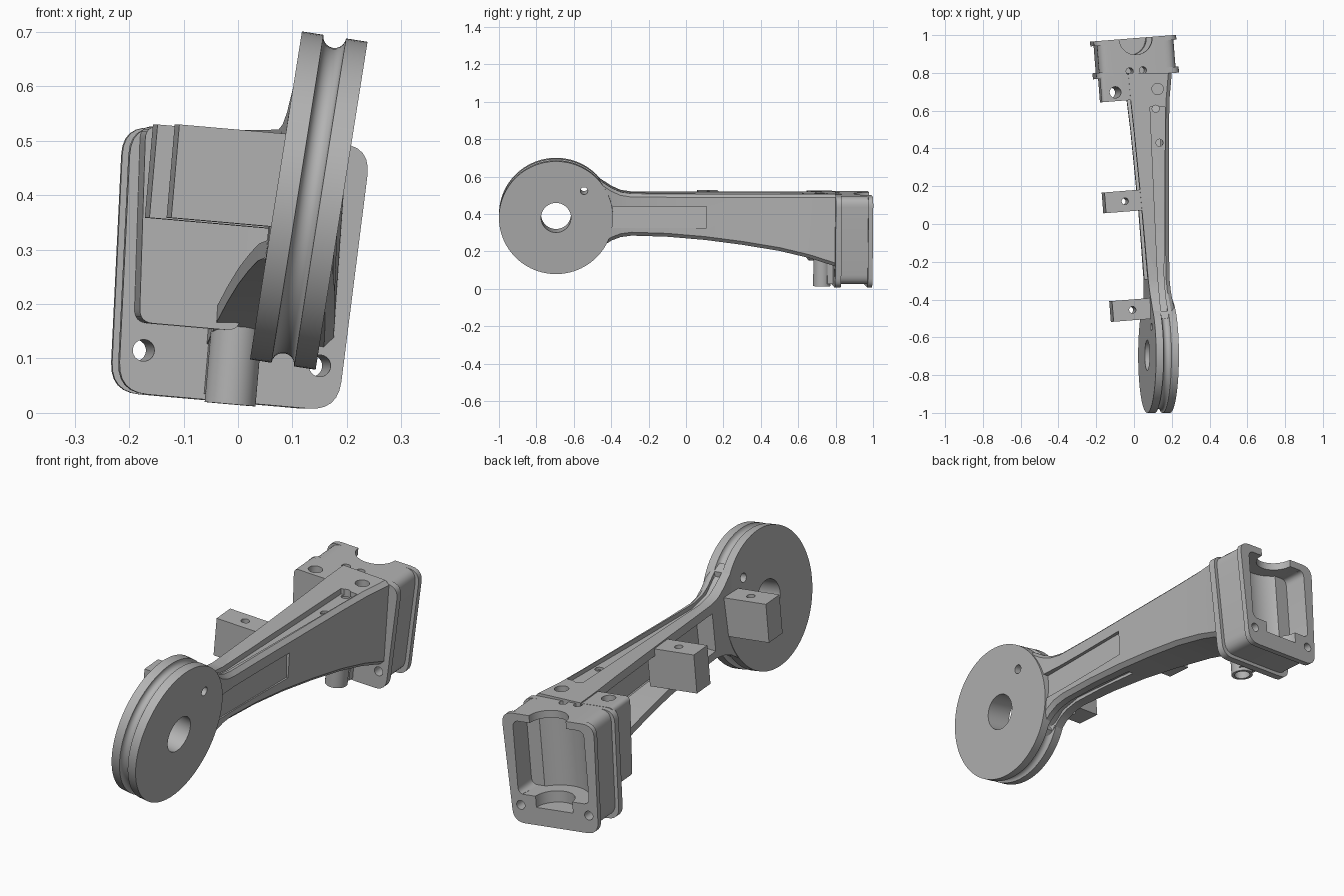
import bpy
import bmesh
from math import radians, sin, cos, pi
from mathutils import Matrix, Vector

cube = bpy.data.objects.get("Cube")
if cube:
    bpy.data.objects.remove(cube, do_unlink=True)

grey = bpy.data.materials.new("plain grey")
grey.use_nodes = True
grey.diffuse_color = (0.45, 0.45, 0.45, 1)
grey.node_tree.nodes["Principled BSDF"].inputs["Base Color"].default_value = (0.45, 0.45, 0.45, 1)


def frame(x, y, z, roll, yaw):
    return (Matrix.Translation((x, y, z)) @ Matrix.Rotation(radians(yaw), 4, 'Z')
            @ Matrix.Rotation(radians(roll), 4, 'Y'))


def loft(name, rings, mat=None, closed=False):
    """Skin equal rings of points; caps the ends unless the loop is closed."""
    bm = bmesh.new()
    mat = mat or Matrix()
    vs = [[bm.verts.new(mat @ Vector(p)) for p in ring] for ring in rings]
    n = len(vs[0])
    for i in range(len(vs) if closed else len(vs) - 1):
        a, b = vs[i], vs[(i + 1) % len(vs)]
        for j in range(n):
            k = (j + 1) % n
            bm.faces.new((a[j], a[k], b[k], b[j]))
    if not closed:
        bm.faces.new(vs[0])
        bm.faces.new(vs[-1])
    bmesh.ops.recalc_face_normals(bm, faces=bm.faces)
    me = bpy.data.meshes.new(name)
    bm.to_mesh(me)
    bm.free()
    me.materials.append(grey)
    ob = bpy.data.objects.new(name, me)
    bpy.context.collection.objects.link(ob)
    return ob


def prism(name, outline, lo, hi, axis='Z', mat=None):
    put = {'X': lambda u, v, w: (w, u, v),
           'Y': lambda u, v, w: (u, w, v),
           'Z': lambda u, v, w: (u, v, w)}[axis]
    return loft(name, [[put(u, v, w) for u, v in outline] for w in (lo, hi)], mat)


def circle(u, v, r, n=40):
    return [(u + r * cos(2 * pi * i / n), v + r * sin(2 * pi * i / n)) for i in range(n)]


def rect(u0, u1, v0, v1):
    return [(u0, v0), (u1, v0), (u1, v1), (u0, v1)]


def rounded(corners, radius, steps=6):
    """Round each corner of a polygon with a quadratic curve."""
    out = []
    for i, c in enumerate(corners):
        p = Vector(c)
        a = p + (Vector(corners[i - 1]) - p).normalized() * radius
        b = p + (Vector(corners[(i + 1) % len(corners)]) - p).normalized() * radius
        for s in range(steps + 1):
            t = s / steps
            out.append(tuple(a * (1 - t) ** 2 + p * 2 * t * (1 - t) + b * t * t))
    return out


def boolean(ob, others, op='DIFFERENCE'):
    for other in others:
        mod = ob.modifiers.new("shape", 'BOOLEAN')
        mod.operation, mod.solver, mod.object = op, 'EXACT', other
        deps = bpy.context.evaluated_depsgraph_get()
        me = bpy.data.meshes.new_from_object(ob.evaluated_get(deps))
        ob.modifiers.clear()
        ob.data = me
        bpy.data.objects.remove(other, do_unlink=True)
    return ob


parts = []

# Grooved pulley wheel
wheel = frame(0.13, -0.695, 0.39, 9, 0)
R, HOLE, HALF, G = 0.305, 0.08, 0.061, 0.021
profile = [(-HALF, HOLE), (-HALF, R)]
profile += [(-G * cos(pi * i / 10), R - G * sin(pi * i / 10)) for i in range(11)]
profile += [(HALF, R), (HALF, HOLE)]
N = 96
pulley = loft("pulley_wheel",
              [[(x, r * cos(2 * pi * i / N), r * sin(2 * pi * i / N)) for x, r in profile]
               for i in range(N)], wheel, closed=True)
boolean(pulley, [prism("pin_cut", circle(0.15, 0.145, 0.02, 24), -0.2, 0.2, 'X', wheel)])
parts.append(pulley)

# Arm sections: y, top left x, top right x, bottom left x, bottom right x, bottom z, top z
sections = [(-0.50, 0.105, 0.222, 0.042, 0.158, 0.190, 0.600),
            (-0.45, 0.098, 0.213, 0.046, 0.163, 0.225, 0.573),
            (-0.40, 0.090, 0.203, 0.050, 0.167, 0.258, 0.540),
            (-0.35, 0.082, 0.194, 0.050, 0.170, 0.277, 0.518),
            (-0.29, 0.075, 0.188, 0.050, 0.170, 0.285, 0.509),
            (-0.10, 0.058, 0.185, 0.036, 0.170, 0.279, 0.508),
            (0.10, 0.040, 0.185, 0.020, 0.172, 0.262, 0.508),
            (0.30, 0.020, 0.185, 0.000, 0.175, 0.236, 0.508),
            (0.50, 0.000, 0.185, -0.020, 0.178, 0.203, 0.508),
            (0.66, -0.018, 0.188, -0.040, 0.178, 0.165, 0.508),
            (0.80, -0.030, 0.200, -0.060, 0.176, 0.120, 0.508)]


def arm_ring(s, open_left=0.0, wall=0.0):
    y, tl, tr, bl, br, zb, zt = s
    c = 0.018 if not wall else 0.004
    top, bot = zt - wall, zb + wall
    tr, br = tr - wall, br - wall
    return [(bl - open_left, y, bot), (br - c, y, bot), (br, y, bot + c),
            (tr, y, top - c), (tr - c, y, top), (tl - open_left, y, top + 0.012)]


arm = loft("arm", [arm_ring(s) for s in sections])
pocket = loft("pocket_cut", [arm_ring(s, 0.12, 0.032) for s in sections[4:10]])
slot = loft("slot_cut", [[(x0, y, z), (x1, y, z), (x1, y, 0.75), (x0, y, 0.75)]
                         for y, x0, x1, z in ((-0.46, 0.142, 0.178, 0.56), (-0.38, 0.135, 0.165, 0.51),
                                              (-0.27, 0.125, 0.157, 0.49), (0.1, 0.108, 0.16, 0.488),
                                              (0.62, 0.085, 0.165, 0.488))])
lower_slot = loft("lower_slot_cut",
                  [[(x0, y, 0.1), (x1, y, 0.1), (x1, y, z), (x0, y, z)]
                   for y, x0, x1, z in ((-0.46, 0.085, 0.12, 0.235), (-0.38, 0.092, 0.122, 0.286),
                                        (-0.27, 0.095, 0.12, 0.302), (0.1, 0.09, 0.115, 0.277))])
panel = prism("panel_cut", rect(-0.45, 0.11, 0.325, 0.44), 0.166, 0.3, 'X')
arm_holes = [prism("arm_hole_cut", circle(x, y, r, 24), 0.4, 0.7)
             for x, y, r in ((0.125, 0.715, 0.03), (0.115, 0.61, 0.019), (0.135, 0.43, 0.019))]
boolean(arm, [pocket, slot, lower_slot, panel] + arm_holes)
parts.append(arm)

# Square mounting tabs with screw holes
for name, x, y, right in (("rear_tab", -0.055, 0.12, 0.12), ("front_tab", -0.015, -0.455, 0.10)):
    m = frame(x, y, 0.437, 5, 4.5)
    tab = prism(name, rect(-0.105, right, -0.055, 0.055), -0.088, 0.084, 'Z', m)
    boolean(tab, [prism("tab_hole_cut", circle(0.0, 0.0, 0.018, 24), -0.2, 0.2, 'Z', m)])
    parts.append(tab)

# Bearing housing: body between two flanges
house = frame(-0.005, 0.883, 0.265, 5, 4.5)


def shell(inset):
    w0, w1, h = 0.203 - inset, 0.222 - inset, 0.245
    return rounded([(-w0, -h + inset), (w0, -h + inset), (w1, h), (-w1, h)], 0.055)


housing = prism("housing", shell(0.016), -0.09, 0.09, 'Y', house)
flanges = [prism("flange", shell(0.0), lo, hi, 'Y', house) for lo, hi in ((-0.1, -0.068), (0.075, 0.1))]
boolean(housing, flanges, 'UNION')
cuts = [prism("opening_cut", rounded(rect(-0.17, 0.17, -0.115, 0.212), 0.03), -0.01, 0.2, 'Y', house),
        prism("bore_cut", circle(0.0, 0.1, 0.15, 64), -0.115, 0.212, 'Z', house),
        prism("shaft_cut", circle(0.0, 0.1, 0.088, 48), -0.165, 0.4, 'Z', house)]
cuts += [prism("bolt_cut", circle(x, -0.165, 0.02, 24), -0.2, 0.2, 'Y', house) for x in (-0.163, 0.163)]
cuts += [prism("top_hole_cut", circle(x, -0.073, 0.019, 24), 0.1, 0.4, 'Z', house) for x in (-0.045, 0.025)]
boolean(housing, cuts)
parts.append(housing)

# Side lug in front of the housing, with a vertical bolt hole
lug = prism("side_lug", rounded([(-0.185, -0.115), (0.0, -0.115), (0.0, 0.246), (-0.205, 0.246)], 0.025),
            -0.225, -0.09, 'Y', house)
boolean(lug, [prism("lug_hole_cut", circle(-0.13, -0.178, 0.03, 32), -0.4, 0.4, 'Z', house)])
parts.append(lug)

# Short sleeve under the arm
sleeve = prism("lower_sleeve", circle(0.0, -0.155, 0.047, 40), -0.25, -0.105, 'Z', house)
boolean(sleeve, [prism("sleeve_cut", circle(0.0, -0.155, 0.034, 40), -0.4, -0.13, 'Z', house)])
parts.append(sleeve)
bridge = prism("sleeve_bridge", rect(-0.045, 0.045, -0.13, -0.09), -0.235, -0.105, 'Z', house)
boolean(bridge, [prism("bridge_cut", circle(0.0, -0.155, 0.036, 40), -0.4, 0.0, 'Z', house)])
parts.append(bridge)

# Smooth curved surfaces, keep hard edges
bpy.ops.object.select_all(action='DESELECT')
for ob in parts:
    ob.select_set(True)
bpy.context.view_layer.objects.active = parts[0]
bpy.ops.object.shade_smooth_by_angle(angle=radians(28))
